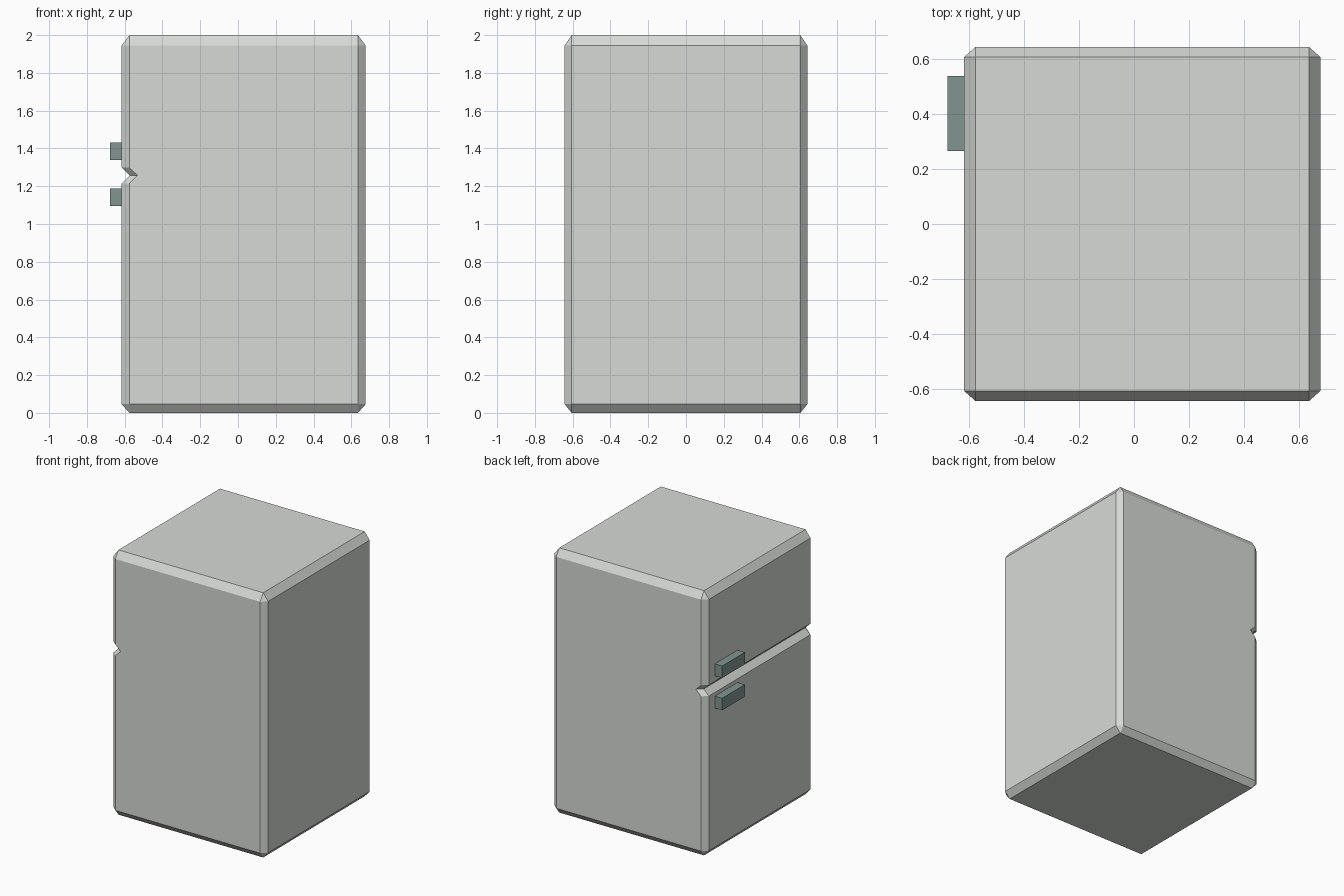
import bpy
import bmesh

if "Cube" in bpy.data.objects:
    bpy.data.objects.remove(bpy.data.objects["Cube"])


def material(name, rgb):
    m = bpy.data.materials.new(name)
    m.diffuse_color = (*rgb, 1.0)
    m.use_nodes = True
    m.node_tree.nodes["Principled BSDF"].inputs["Base Color"].default_value = m.diffuse_color
    return m


def add_object(name, bm, mat):
    bmesh.ops.recalc_face_normals(bm, faces=bm.faces[:])
    mesh = bpy.data.meshes.new(name)
    bm.to_mesh(mesh)
    bm.free()
    mesh.materials.append(mat)
    ob = bpy.data.objects.new(name, mesh)
    bpy.context.collection.objects.link(ob)
    return ob


body_grey = material("pale_grey", (0.68, 0.70, 0.67))
handle_grey = material("dark_teal_grey", (0.22, 0.305, 0.285))

# Cabinet: stacked chamfered outlines, door side facing -x
X0, X1, Y = -0.616, 0.676, 0.642    # outer faces
CX, CY = 0.041, 0.036               # chamfer widths
GROOVE = 0.043                      # depth of the gap between the doors


def ring(bm, z, shift=0.0):
    l, r = X0 + shift, X1
    pts = [(l + CX, -Y), (r - CX, -Y), (r, -Y + CY), (r, Y - CY),
           (r - CX, Y), (l + CX, Y), (l, Y - CY), (l, -Y + CY)]
    return [bm.verts.new((x, y, z)) for x, y in pts]


def cap(bm, z, outline):
    # Flat end, four sloped edges and four corner triangles
    x0, x1, y = X0 + CX, X1 - CX, Y - CY
    c = [bm.verts.new(p) for p in
         ((x0, -y, z), (x1, -y, z), (x1, y, z), (x0, y, z))]
    bm.faces.new(c)
    for i in range(4):
        a, b = outline[2 * i], outline[2 * i + 1]
        nxt = outline[(2 * i + 2) % 8]
        j = (i + 1) % 4
        bm.faces.new((a, b, c[j], c[i]))
        bm.faces.new((b, nxt, c[j]))


bm = bmesh.new()
levels = [(0.046, 0), (1.215, 0), (1.257, GROOVE), (1.299, 0), (1.945, 0)]
rings = [ring(bm, z, s) for z, s in levels]
for lo, hi in zip(rings, rings[1:]):
    for i in range(8):
        j = (i + 1) % 8
        bm.faces.new((lo[i], lo[j], hi[j], hi[i]))
cap(bm, 0.0, rings[0])
cap(bm, 2.0, rings[-1])
add_object("fridge_body", bm, body_grey)

# Door handles: one block above and one below the groove
for name, z0, z1 in (("lower_door_handle", 1.096, 1.187),
                     ("upper_door_handle", 1.340, 1.431)):
    bm = bmesh.new()
    bmesh.ops.create_cube(bm, size=1.0)
    for v in bm.verts:
        v.co.x = -0.677 if v.co.x < 0 else -0.610
        v.co.y = 0.264 if v.co.y < 0 else 0.536
        v.co.z = z0 if v.co.z < 0 else z1
    add_object(name, bm, handle_grey)
